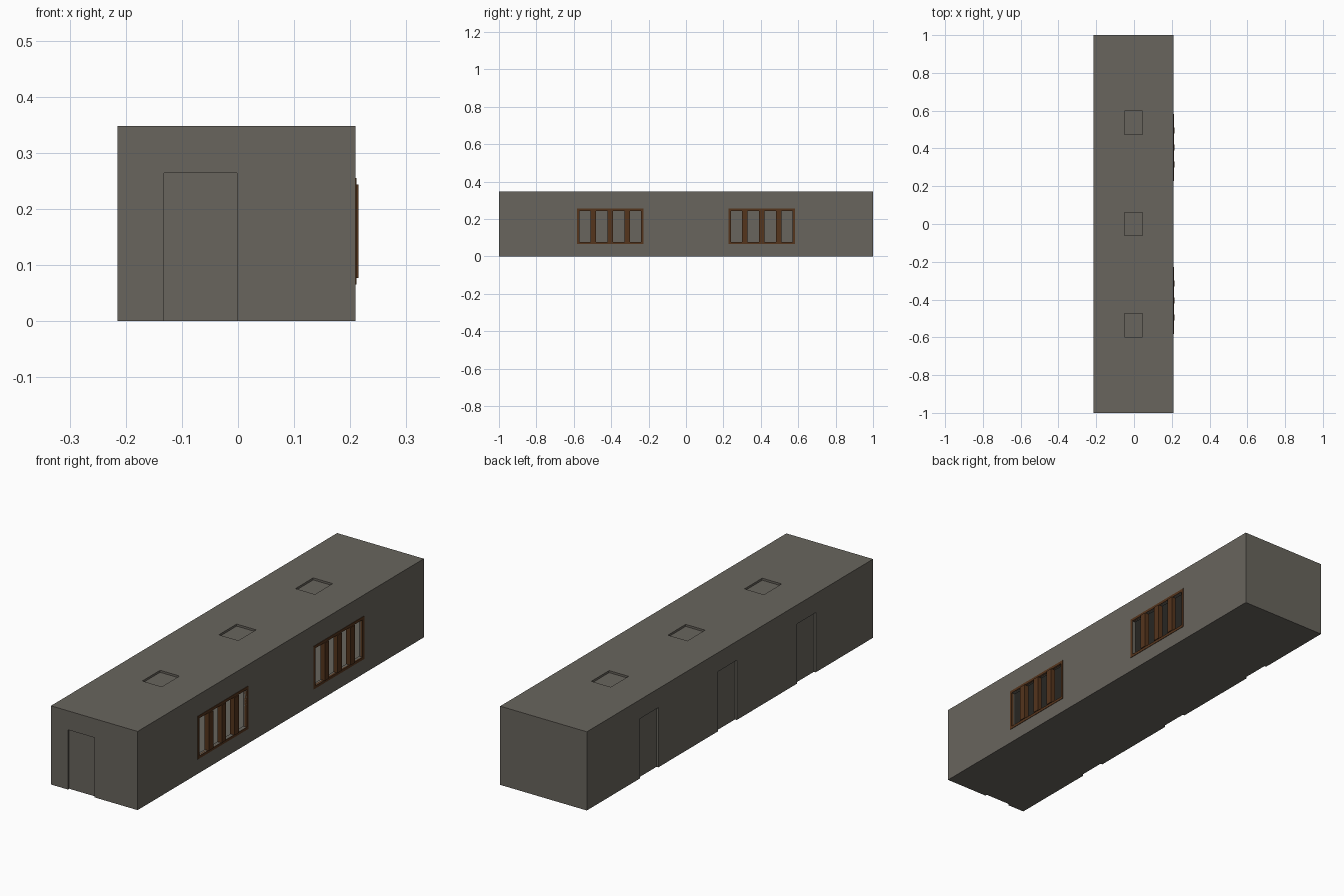
import bpy
import bmesh
from mathutils import Vector

if "Cube" in bpy.data.objects:
    bpy.data.objects.remove(bpy.data.objects["Cube"], do_unlink=True)


def material(name, color):
    mat = bpy.data.materials.new(name)
    mat.use_nodes = True
    mat.diffuse_color = color
    bsdf = next(n for n in mat.node_tree.nodes if n.type == 'BSDF_PRINCIPLED')
    bsdf.inputs["Base Color"].default_value = color
    return mat


wall_grey = material("wall_grey", (0.14, 0.13, 0.11, 1))
frame_brown = material("frame_brown", (0.09, 0.035, 0.012, 1))


def boxes(name, spans, mat):
    """One object made of boxes, each given by its low and high corners."""
    bm = bmesh.new()
    for low, high in spans:
        low, high = Vector(low), Vector(high)
        verts = bmesh.ops.create_cube(bm, size=1)["verts"]
        bmesh.ops.scale(bm, vec=high - low, verts=verts)
        bmesh.ops.translate(bm, vec=(low + high) / 2, verts=verts)
    mesh = bpy.data.meshes.new(name)
    bm.to_mesh(mesh)
    bm.free()
    mesh.materials.append(mat)
    obj = bpy.data.objects.new(name, mesh)
    bpy.context.collection.objects.link(obj)
    return obj


def cut(target, name, spans):
    cutter = boxes(name, spans, wall_grey)
    mod = target.modifiers.new(name, 'BOOLEAN')
    mod.operation = 'DIFFERENCE'
    mod.solver = 'EXACT'
    mod.object = cutter
    bpy.context.view_layer.objects.active = target
    bpy.ops.object.modifier_apply(modifier=mod.name)
    bpy.data.objects.remove(cutter, do_unlink=True)


# Main dimensions
LEFT, RIGHT, END, TOP = -0.215, 0.209, 1.0, 0.348
WALL, RECESS, OUT = 0.016, 0.009, 0.05
DOOR_W, DOOR_H = 0.13, 0.264
PANE_W, PITCH, PANE_START = 0.06, 0.09, 0.24
SILL, HEAD, BORDER = 0.077, 0.243, 0.012
PANE_END = PANE_START + 3 * PITCH + PANE_W

# Hollow hall
hall = boxes("hall", [((LEFT, -END, 0), (RIGHT, END, TOP))], wall_grey)
cut(hall, "cavity", [((LEFT + WALL, -END + WALL, WALL),
                      (RIGHT - WALL, END - WALL, TOP - WALL))])

# Shallow door panels: three on the long side, one on the front
doors = [((LEFT - OUT, y - DOOR_W / 2, -OUT), (LEFT + RECESS, y + DOOR_W / 2, DOOR_H))
         for y in (-0.535, 0.017, 0.565)]
doors.append(((-0.132, -END - OUT, -OUT), (-0.002, -END + RECESS, DOOR_H)))
cut(hall, "door_recesses", doors)

# Shallow roof hatches
cut(hall, "hatch_recesses", [((-0.05, y - 0.062, TOP - RECESS), (0.045, y + 0.062, TOP + OUT))
                             for y in (-0.535, 0, 0.535)])


def span_y(side, a, b):
    return sorted((side * a, side * b))


# Window openings through the right-hand wall
openings = []
for side in (-1, 1):
    y0, y1 = span_y(side, PANE_START, PANE_END)
    openings.append(((RIGHT - 2 * WALL, y0, SILL), (RIGHT + OUT, y1, HEAD)))
cut(hall, "window_openings", openings)

# Window frames: thin border on the wall and three upright bars each
for side, name in ((-1, "front"), (1, "rear")):
    x0, x1 = RIGHT - WALL / 2, RIGHT + 0.002
    low, high = span_y(side, PANE_START, PANE_END)
    border = [
        ((x0, low - BORDER, SILL - BORDER), (x1, high + BORDER, SILL)),
        ((x0, low - BORDER, HEAD), (x1, high + BORDER, HEAD + BORDER)),
        ((x0, low - BORDER, SILL), (x1, low, HEAD)),
        ((x0, high, SILL), (x1, high + BORDER, HEAD)),
    ]
    boxes(name + "_window_border", border, frame_brown)
    bars = []
    for i in range(3):
        start = low + PANE_W + i * PITCH
        bars.append(((RIGHT - WALL, start, SILL),
                     (-LEFT, start + PITCH - PANE_W, HEAD)))
    boxes(name + "_window_bars", bars, frame_brown)
